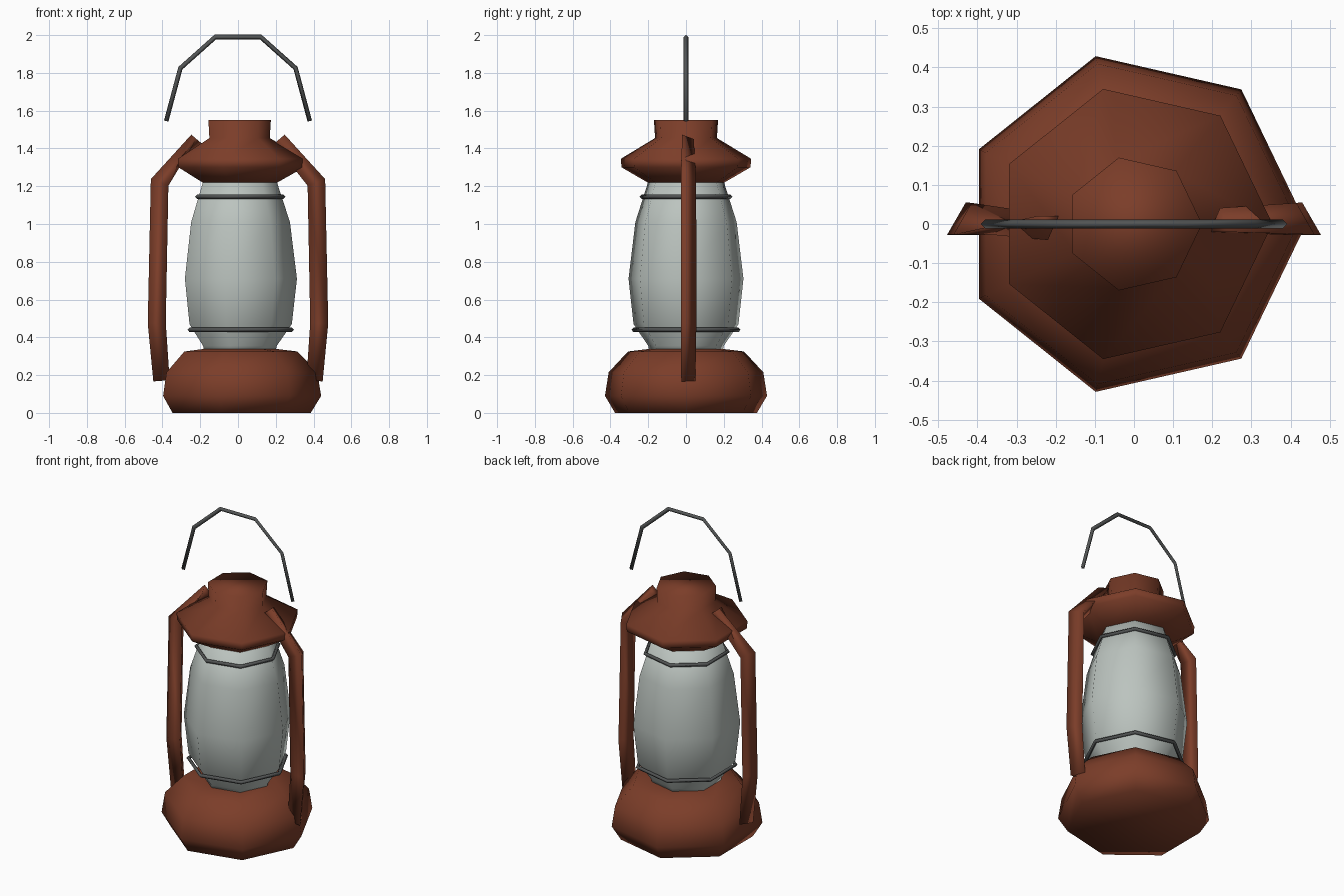
import bpy, bmesh
from math import cos, sin, pi, radians
from mathutils import Vector

cube = bpy.data.objects.get("Cube")
if cube:
    bpy.data.objects.remove(cube, do_unlink=True)

SIDES = 7


def material(name, rgb):
    m = bpy.data.materials.new(name)
    m.use_nodes = True
    m.diffuse_color = (*rgb, 1)
    bsdf = m.node_tree.nodes["Principled BSDF"]
    bsdf.inputs["Base Color"].default_value = (*rgb, 1)
    bsdf.inputs["Roughness"].default_value = 0.6
    return m


RUST = material("rust_brown", (0.20, 0.047, 0.022))
GLASS = material("pale_glass", (0.50, 0.55, 0.52))
STEEL = material("dark_steel", (0.085, 0.09, 0.09))


def skin(name, rings, mat, closed=False):
    """Join rings of points into a smooth shell, capped unless closed."""
    bm = bmesh.new()
    loops = [[bm.verts.new(p) for p in ring] for ring in rings]
    pairs = list(zip(loops, loops[1:]))
    if closed:
        pairs.append((loops[-1], loops[0]))
    else:
        bm.faces.new(loops[0])
        bm.faces.new(loops[-1])
    for a, b in pairs:
        for i in range(len(a)):
            j = (i + 1) % len(a)
            bm.faces.new((a[i], a[j], b[j], b[i]))
    bmesh.ops.recalc_face_normals(bm, faces=bm.faces)
    for f in bm.faces:
        f.smooth = True
    mesh = bpy.data.meshes.new(name)
    bm.to_mesh(mesh)
    bm.free()
    mesh.materials.append(mat)
    obj = bpy.data.objects.new(name, mesh)
    bpy.context.collection.objects.link(obj)
    return obj


def lathe(name, profile, mat, closed=False):
    """Turn (radius, height) pairs around z with a corner on +x."""
    turns = [2 * pi * i / SIDES for i in range(SIDES)]
    rings = [[(r * cos(t), r * sin(t), z) for t in turns] for r, z in profile]
    return skin(name, rings, mat, closed)


def bar(name, path, radii, sides, mat, end_twist=0):
    """Sweep a polygon along an (x, z) path with mitred corners."""
    pts = [Vector((x, 0, z)) for x, z in path]
    rings = []
    for i, p in enumerate(pts):
        before = (p - pts[i - 1]).normalized() if i else None
        after = (pts[i + 1] - p).normalized() if i < len(pts) - 1 else None
        before, after = before or after, after or before
        along = (before + after).normalized()
        across = Vector((0, 1, 0)).cross(along)
        miter = 1 / along.dot(after)
        twist = end_twist if i == len(pts) - 1 else 0
        ring = []
        for k in range(sides):
            t = 2 * pi * k / sides + twist
            ring.append(p + radii[i] * (across * sin(t) * miter + Vector((0, cos(t), 0))))
        rings.append(ring)
    return skin(name, rings, mat)


# Fuel tank, glass chimney and vented cap
lathe("fuel_tank", [(0.385, 0), (0.44, 0.09), (0.42, 0.215), (0.315, 0.325), (0.19, 0.34)], RUST)
lathe("glass_chimney", [(0.2, 0.33), (0.205, 0.355), (0.285, 0.47), (0.312, 0.71),
                        (0.275, 1.01), (0.2, 1.24)], GLASS)
lathe("cap", [(0.2, 1.215), (0.35, 1.3), (0.354, 1.345), (0.168, 1.455), (0.174, 1.55)], RUST)

# Wire rings around the glass
for name, r, z in (("lower_ring", 0.285, 0.44), ("upper_ring", 0.24, 1.145)):
    lathe(name, [(r + 0.012, z), (r, z + 0.012), (r - 0.012, z), (r, z - 0.012)], STEEL, True)

# Side arms with a triangular section
for name, s, twist in (("left_arm", 1, 0), ("right_arm", -1, radians(60))):
    path = [(s * 0.405, 0.17), (s * 0.43, 0.475), (s * 0.415, 1.22), (s * 0.22, 1.45)]
    bar(name, path, [0.05, 0.055, 0.054, 0.041], 3, RUST, twist)

# Carrying handle
half = [(0.38, 1.545), (0.305, 1.825), (0.12, 1.99)]
handle = [(-x, z) for x, z in half] + half[::-1]
bar("handle", handle, [0.012] * len(handle), 4, STEEL)
